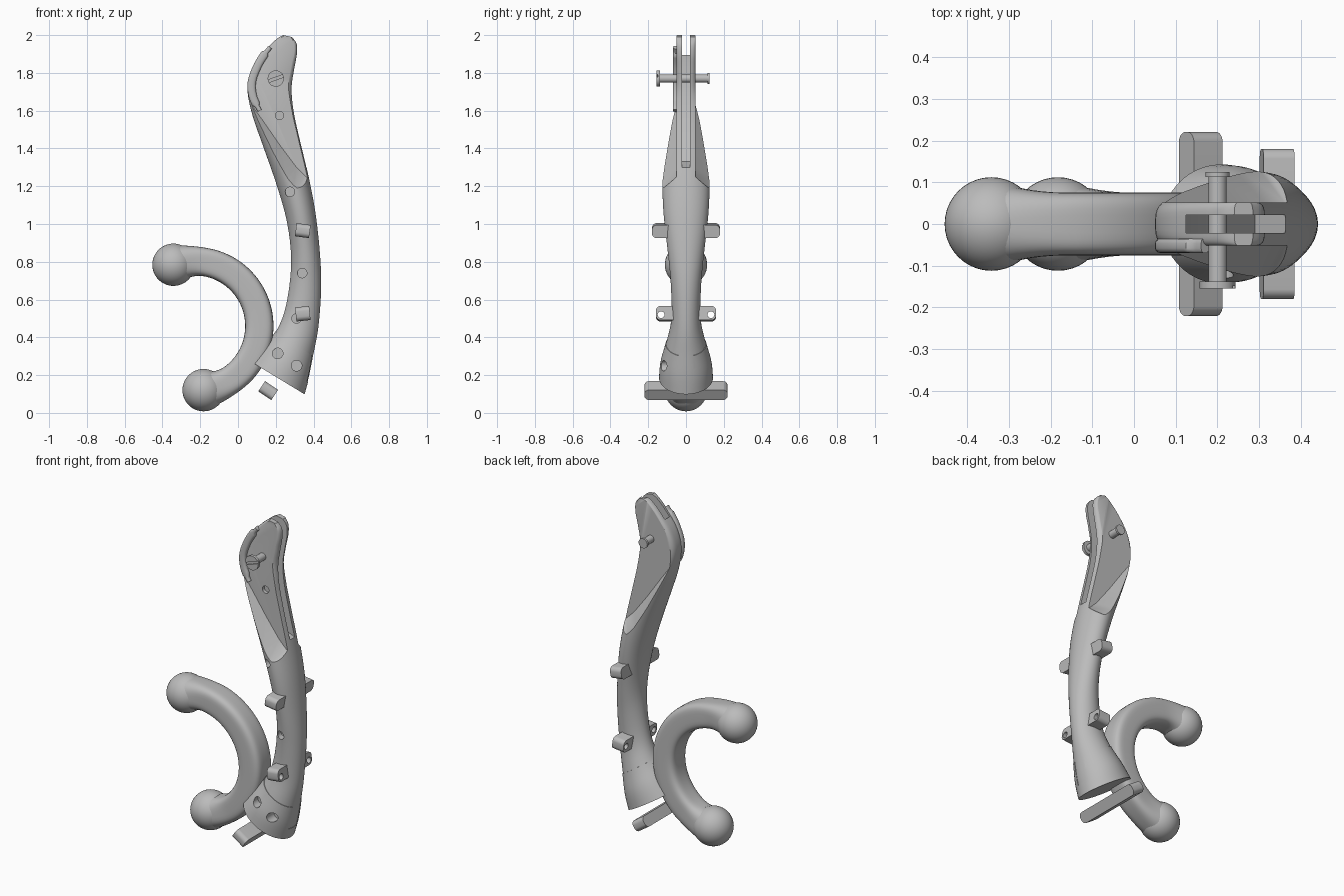
import bpy, bmesh, math
from mathutils import Vector, Matrix

if "Cube" in bpy.data.objects:
    bpy.data.objects.remove(bpy.data.objects["Cube"])

grey = bpy.data.materials.new("plain_grey")
grey.use_nodes = True
grey.diffuse_color = (0.5, 0.5, 0.5, 1)
grey.node_tree.nodes["Principled BSDF"].inputs["Base Color"].default_value = (0.5, 0.5, 0.5, 1)


def make(name, bm):
    bmesh.ops.recalc_face_normals(bm, faces=bm.faces)
    me = bpy.data.meshes.new(name)
    bm.to_mesh(me)
    bm.free()
    me.materials.append(grey)
    ob = bpy.data.objects.new(name, me)
    bpy.context.collection.objects.link(ob)
    return ob


def activate(ob):
    bpy.ops.object.select_all(action='DESELECT')
    ob.select_set(True)
    bpy.context.view_layer.objects.active = ob


def smooth(ob, angle=35):
    activate(ob)
    bpy.ops.object.shade_smooth_by_angle(angle=math.radians(angle))


def cut(ob, cutter):
    mod = ob.modifiers.new("cut", 'BOOLEAN')
    mod.operation = 'DIFFERENCE'
    mod.solver = 'EXACT'
    mod.object = cutter
    activate(ob)
    bpy.ops.object.modifier_apply(modifier=mod.name)
    bpy.data.objects.remove(cutter)


def loft(name, rings):
    bm = bmesh.new()
    loops = [[bm.verts.new(p) for p in ring] for ring in rings]
    n = len(loops[0])
    for a, b in zip(loops, loops[1:]):
        for i in range(n):
            bm.faces.new((a[i], a[(i + 1) % n], b[(i + 1) % n], b[i]))
    bm.faces.new(loops[0])
    bm.faces.new(loops[-1])
    return make(name, bm)


def ring(left, right, width, power, count=48):
    # Rounded cross-section spanning two points of the xz plane
    mid, half = (left + right) / 2, (right - left) / 2
    pts = []
    for i in range(count):
        a = math.tau * (i + 0.5) / count
        c, s = math.cos(a), math.sin(a)
        c = math.copysign(abs(c) ** (2 / power), c)
        s = math.copysign(abs(s) ** (2 / power), s)
        p = mid + half * c
        pts.append((p.x, s * width, p.y))
    return pts


def prism(name, pts, y0, y1, shift=(0, 0)):
    return loft(name, [[(x, y0, z) for x, z in pts],
                       [(x + shift[0], y1, z + shift[1]) for x, z in pts]])


def cylinder(name, radius, start, end, segments=32):
    a, b = Vector(start), Vector(end)
    bm = bmesh.new()
    turn = (b - a).to_track_quat('Z', 'Y').to_matrix().to_4x4()
    bmesh.ops.create_cone(bm, cap_ends=True, segments=segments, radius1=radius, radius2=radius,
                          depth=(b - a).length, matrix=Matrix.Translation((a + b) / 2) @ turn)
    return make(name, bm)


def spline(keys, steps):
    # Catmull-Rom through tuples of any length
    out = []
    for i in range(len(keys) - 1):
        k = [keys[max(0, min(len(keys) - 1, i + d))] for d in (-1, 0, 1, 2)]
        for s in range(steps):
            t = s / steps
            out.append([0.5 * (2 * b + (c - a) * t + (2 * a - 5 * b + 4 * c - d) * t ** 2
                               + (3 * b - a - 3 * c + d) * t ** 3) for a, b, c, d in zip(*k)])
    return out + [list(keys[-1])]


# Handle sections: inner edge x z, outer edge x z, half width, roundness
collar_keys = [(.07, .27, .35, .10, .14, 2), (.13, .342, .375, .19, .132, 2),
               (.20, .43, .397, .30, .105, 2)]
handle_keys = collar_keys + [
    (.247, .54, .425, .45, .078, 2), (.275, .70, .44, .65, .08, 2),
    (.28, .85, .435, .83, .095, 2), (.255, 1.03, .41, 1.06, .118, 2),
    (.20, 1.22, .37, 1.27, .126, 2), (.13, 1.42, .325, 1.46, .118, 2.2),
    (.075, 1.58, .295, 1.60, .098, 2.5), (.05, 1.72, .285, 1.72, .07, 3),
    (.08, 1.83, .298, 1.82, .06, 4), (.15, 1.925, .312, 1.90, .056, 5),
    (.205, 1.98, .31, 1.955, .054, 5), (.24, 2.0, .285, 1.99, .053, 5)]


def section(k, grow=0.0):
    left, right = Vector(k[0:2]), Vector(k[2:4])
    out = (right - left).normalized() * grow
    return ring(left - out, right + out, k[4] + grow, k[5])


path = spline(handle_keys, 5)
handle = loft("handle", [section(k) for k in path])

# Scooped flat cheeks on both sides of the head
scoop = [(-.1, 1.80), (.05, 1.66), (.13, 1.55), (.22, 1.42), (.31, 1.30), (.36, 1.25),
         (.6, 1.2), (.6, 2.2), (-.1, 2.2)]
for side in (-1, 1):
    cut(handle, prism("cheek_cutter", scoop, side * .051, side * .2, (-.10, -.12)))

# Blade slot open at the top and along the outer edge
slot = [(-.1, 1.905), (.125, 1.905), (.125, 1.72), (.19, 1.52), (.29, 1.33), (.6, 1.2),
        (.6, 2.2), (-.1, 2.2)]
cut(handle, prism("slot_cutter", slot, -.022, .022))

# Collar at the foot, with a gap for the tongue of the handle
collar = loft("collar", [section(k, .003) for k in path[:11]])
cut(collar, prism("tongue_cutter", [(.31, .165), (.5, .165), (.5, .5), (.31, .5)], -.04, .04))

# Blind pin holes on the front
for x, z, r, depth in ((.22, 1.575, .022, .03), (.275, 1.17, .025, .07), (.34, .74, .025, .04),
                       (.31, .50, .025, .04), (.21, .315, .028, .07), (.31, .25, .028, .06)):
    for part in (handle, collar):
        if part is handle or z < .4:
            cut(part, cylinder("hole_cutter", r, (x, -.3, z), (x, -depth, z)))
smooth(handle, 30)
smooth(collar, 30)

# Raised lip along the front inner edge of the head
lip_path = spline([(.115, 1.60), (.08, 1.67), (.073, 1.75), (.10, 1.83), (.135, 1.89), (.17, 1.935)], 5)
rings = []
for i, p in enumerate(lip_path):
    p = Vector(p)
    along = (Vector(lip_path[min(i + 1, 25)]) - Vector(lip_path[max(i - 1, 0)])).normalized()
    side = Vector((along.y, -along.x)) * (.022 if 2 < i < 22 else .012)
    rings.append([(x, y - .052, z) for x, y, z in ring(p - side, p + side, .018, 3, 16)])
smooth(loft("front_lip", rings))

# Pivot screw with slotted head
smooth(cylinder("screw_shaft", .022, (.2, -.145, 1.77), (.2, .125, 1.77)))
smooth(cylinder("screw_collar", .029, (.2, .113, 1.77), (.2, .125, 1.77)))
head = cylinder("screw_head", .043, (.2, -.155, 1.77), (.2, -.138, 1.77))
groove = [(.2 + x * .94 - z * .34, 1.77 + x * .34 + z * .94)
          for x, z in ((-.06, -.007), (.06, -.007), (.06, .007), (-.06, .007))]
cut(head, prism("groove_cutter", groove, -.2, -.147))
smooth(head)


# Cross pegs with rounded ends
def peg(name, x, z, long, tall, half, tilt):
    turn = Matrix.Translation((x, 0, z)) @ Matrix.Rotation(math.radians(tilt), 4, 'Y')
    r = .026
    profile = []
    for i in range(28):
        a = math.tau * (i + .5) / 28
        c, s = math.cos(a), math.sin(a)
        profile.append((math.copysign(half - r, c) + r * c, math.copysign(tall / 2 - r, s) + r * s))
    return loft(name, [[turn @ Vector((e * long / 2, y, v)) for y, v in profile] for e in (-1, 1)])


upper_peg = peg("upper_peg", .343, .965, .075, .07, .18, 8)
lower_peg = peg("lower_peg", .343, .525, .075, .075, .16, -6)
for y in (-.132, .132):
    cut(lower_peg, cylinder("peg_hole_cutter", .018, (.2, y, .52), (.5, y, .52), 20))
for ob in (upper_peg, lower_peg, peg("foot_bar", .16, .118, .083, .065, .22, 34)):
    smooth(ob)

# Curved hook with ball ends
centre, radius, first, last = Vector((-.23, .46)), .343, 109, -82
rings = []
for i in range(49):
    t = i / 48
    a = math.radians(first + (last - first) * t)
    d = Vector((math.cos(a), math.sin(a)))
    near = max(0, 1 - min(t, 1 - t) / .16)
    h = .075 + .03 * near ** 2
    rings.append(ring(centre + d * (radius - h), centre + d * (radius + h), h, 4 - 2 * near, 40))
smooth(loft("hook_arm", rings), 50)
for name, deg in (("upper_ball", first), ("lower_ball", last)):
    a = math.radians(deg)
    bm = bmesh.new()
    spot = Matrix.Translation((centre.x + radius * math.cos(a), 0, centre.y + radius * math.sin(a)))
    bmesh.ops.create_uvsphere(bm, u_segments=40, v_segments=24, radius=.112, matrix=spot)
    smooth(make(name, bm))
